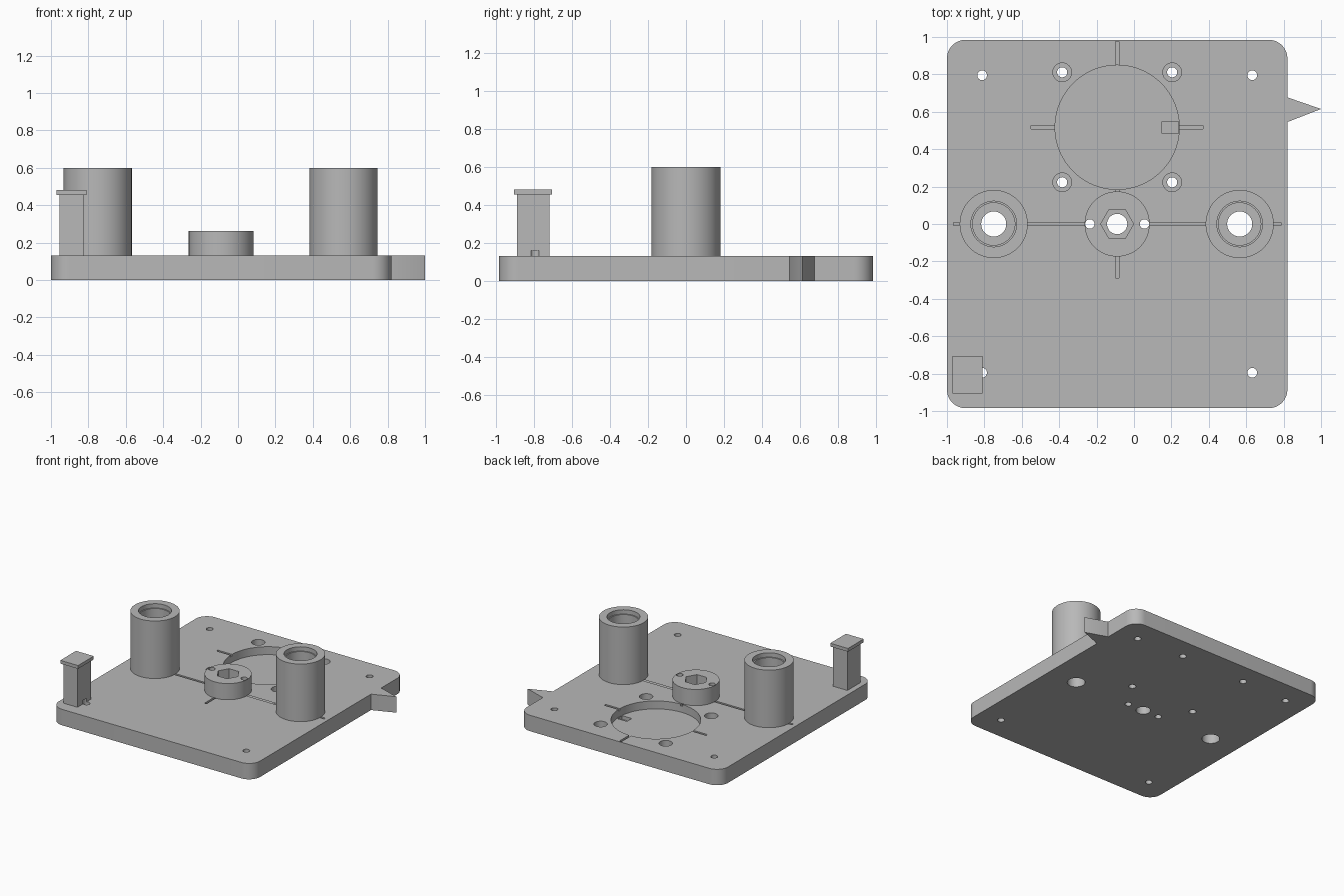
import bpy, bmesh, math

cube = bpy.data.objects.get("Cube")
if cube:
    bpy.data.objects.remove(cube, do_unlink=True)

mat = bpy.data.materials.new("plain grey")
mat.use_nodes = True
GREY = (0.48, 0.48, 0.48, 1)
mat.diffuse_color = GREY
mat.node_tree.nodes["Principled BSDF"].inputs["Base Color"].default_value = GREY


def prism(name, outline, z0, z1):
    """Extrude a flat outline upward from z0 to z1."""
    bm = bmesh.new()
    face = bm.faces.new([bm.verts.new((x, y, z0)) for x, y in outline])
    top = bmesh.ops.extrude_face_region(bm, geom=[face])["geom"]
    for v in top:
        if isinstance(v, bmesh.types.BMVert):
            v.co.z = z1
    bmesh.ops.recalc_face_normals(bm, faces=bm.faces)
    mesh = bpy.data.meshes.new(name)
    bm.to_mesh(mesh)
    bm.free()
    mesh.materials.append(mat)
    obj = bpy.data.objects.new(name, mesh)
    bpy.context.collection.objects.link(obj)
    return obj


def arc(x, y, r, start, end, n):
    angles = [math.radians(start + (end - start) * i / n) for i in range(n + 1)]
    return [(x + r * math.cos(a), y + r * math.sin(a)) for a in angles]


def cyl(name, x, y, r, z0, z1, sides=64):
    return prism(name, arc(x, y, r, 0, 360, sides)[:-1], z0, z1)


def box(name, x0, x1, y0, y1, z0, z1):
    return prism(name, [(x0, y0), (x1, y0), (x1, y1), (x0, y1)], z0, z1)


T = 0.13                        # plate thickness
HUB_X, DISH_Y = -0.09, 0.517
BOSS_X = (-0.75, 0.565)
X0, X1, Y, R = -1.0, 0.82, 0.985, 0.1

# Plate with rounded corners
outline = []
for i, (x, y) in enumerate([(X1 - R, Y - R), (X0 + R, Y - R),
                            (X0 + R, R - Y), (X1 - R, R - Y)]):
    outline += arc(x, y, R, 90 * i, 90 * i + 90, 12)
plate = prism("base_plate", outline, 0, T)

# Side pointer
prism("side_pointer", [(X1 - 0.01, 0.545), (X1, 0.545), (1.0, 0.615),
                       (X1, 0.677), (X1 - 0.01, 0.677)], 0, T)

# Raised parts
bosses = [cyl(n, x, 0, 0.182, T, 0.6)
          for n, x in zip(("right_sleeve", "left_sleeve"), BOSS_X)]
hub = cyl("centre_hub", HUB_X, 0, 0.174, T, 0.262)
post = box("corner_post", -0.955, -0.827, -0.89, -0.718, T, 0.455)
box("post_cap", -0.97, -0.81, -0.907, -0.705, 0.455, 0.482)

# Sleeve bores: shallow lip, deep pocket, through hole
for boss, x in zip(bosses, BOSS_X):
    for r, z0, z1 in ((0.122, 0.565, 0.7), (0.113, 0.08, 0.7), (0.067, -0.1, 0.7)):
        c = cyl("cutter", x, 0, r, z0, z1)
        c["cuts"] = [boss.name, plate.name]

# Hub bores: hexagon pocket, centre hole and two small holes
for x, r, z0, sides in ((HUB_X, 0.088, 0.1, 6), (HUB_X, 0.054, -0.1, 64),
                        (HUB_X - 0.146, 0.025, -0.1, 32),
                        (HUB_X + 0.146, 0.025, -0.1, 32)):
    c = cyl("cutter", x, 0, r, z0, 0.4, sides)
    c["cuts"] = [hub.name, plate.name]

# Round dish with a small pocket in its floor
cyl("cutter", HUB_X, DISH_Y, 0.332, 0.065, 0.2, 96)
box("cutter", 0.15, 0.239, 0.485, 0.547, 0.035, 0.1)

# Counterbored screw holes round the dish and plain holes at the corners
for sx in (-1, 1):
    for sy in (-1, 1):
        x, y = HUB_X + 0.294 * sx, DISH_Y + 0.294 * sy
        cyl("cutter", x, y, 0.05, 0.07, 0.2, 32)
        cyl("cutter", x, y, 0.027, -0.1, 0.2, 32)
        c = cyl("cutter", HUB_X + 0.722 * sx, 0.795 * sy, 0.026, -0.1, 0.16, 32)
        if sx < 0 and sy < 0:
            c["cuts"] = [post.name, plate.name]

# Alignment grooves
W, D = 0.009, 0.015
for x0, x1, y0, y1 in ((-0.965, 0.785, -W, W),
                       (HUB_X - 0.46, HUB_X + 0.46, DISH_Y - W, DISH_Y + W),
                       (HUB_X - W, HUB_X + W, -0.29, 0.975)):
    box("cutter", x0, x1, y0, y1, T - D, T + 0.005)

# Apply the cuts, each to the plate unless it lists other parts
cutters = [o for o in bpy.context.collection.objects if o.name.startswith("cutter")]
for c in cutters:
    c.hide_render = True
    for name in c.get("cuts", [plate.name]):
        obj = bpy.data.objects[name]
        mod = obj.modifiers.new("cut", "BOOLEAN")
        mod.operation = "DIFFERENCE"
        mod.solver = "EXACT"
        mod.object = c

parts = [o for o in bpy.context.collection.objects
         if o.type == "MESH" and o.data.materials and o.data.materials[0] == mat
         and o not in cutters]
for obj in parts:
    bpy.ops.object.select_all(action="DESELECT")
    obj.select_set(True)
    bpy.context.view_layer.objects.active = obj
    for mod in list(obj.modifiers):
        bpy.ops.object.modifier_apply(modifier=mod.name)
    bpy.ops.object.shade_smooth_by_angle(angle=math.radians(30))
for c in cutters:
    bpy.data.objects.remove(c, do_unlink=True)
